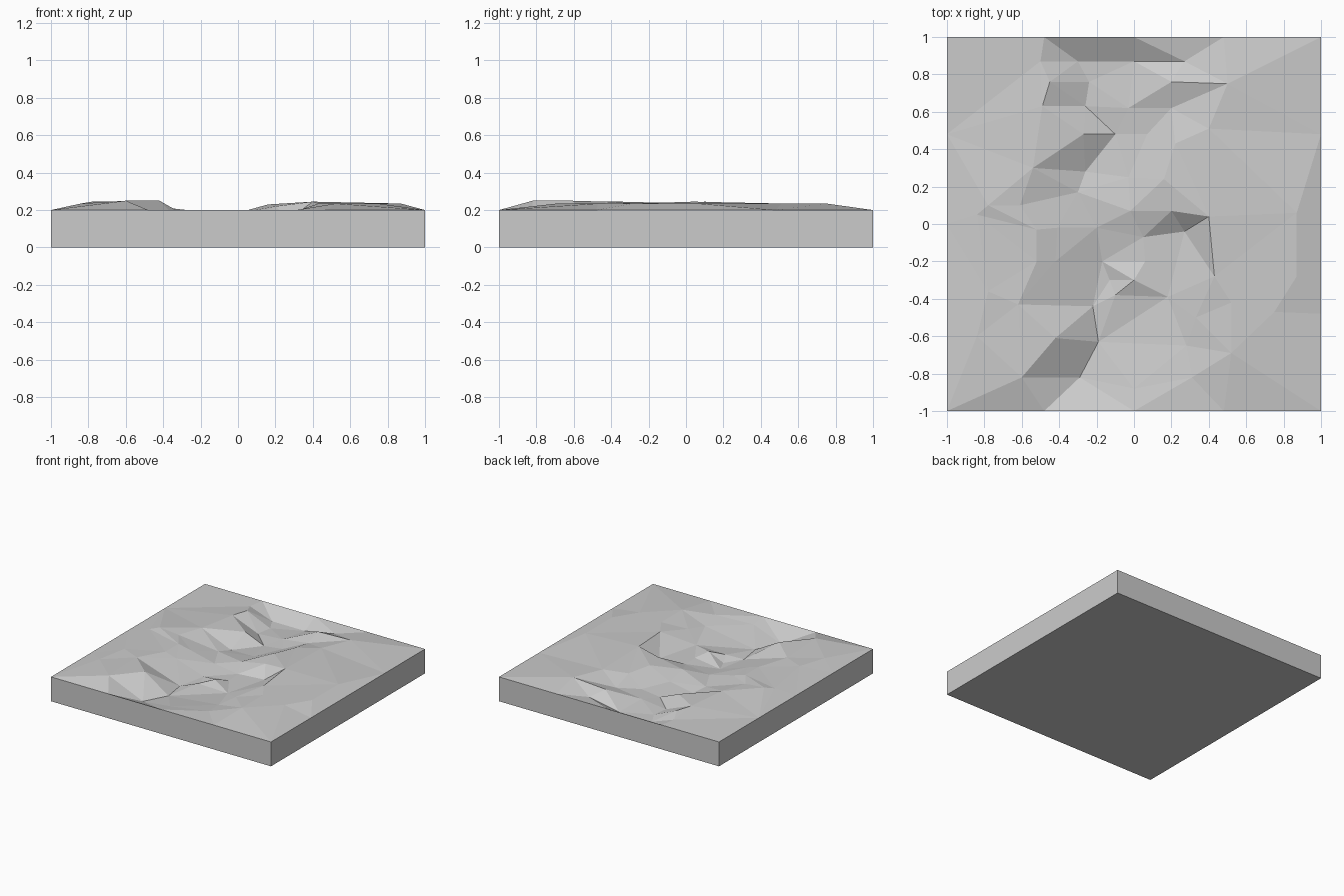
import bpy
import bmesh
from mathutils import Vector
from mathutils.geometry import delaunay_2d_cdt

old_cube = bpy.data.objects.get("Cube")
if old_cube:
    bpy.data.objects.remove(old_cube, do_unlink=True)


def make_material(name, colour):
    material = bpy.data.materials.new(name)
    material.use_nodes = True
    material.diffuse_color = colour
    material.node_tree.nodes["Principled BSDF"].inputs["Base Color"].default_value = colour
    return material


RIM = 0.2  # height of the tile's square edge

# Each terrain feature is a height and the plan positions of its points
terrain = []


def feature(height, *points):
    terrain.extend(Vector((x, y, height)) for x, y in points)


# Square rim, five points to a side
steps = [-1, -0.48, 0, 0.48, 1]
feature(RIM, *[(x, y) for x in steps for y in steps if 1 in (abs(x), abs(y))])

# Lowest channel, winding from the back edge to the front
feature(0.13, (-.3, .87), (0, .87), (-.24, .76), (-.26, .63), (-.1, .48), (-.26, .28))
feature(0.12, (-.17, -.2), (-.13, -.3), (-.22, -.44), (-.19, -.63), (-.29, -.82))
feature(0.15, (-.03, .62), (.07, .48), (-.03, .25), (-.3, .17), (-.2, -.02), (.05, -.07))
feature(0.15, (.06, -.2), (.18, -.39), (-.1, -.38), (.27, -.04))

# Shelves beside the channel
feature(0.18, (.27, .87), (.2, .62), (-.02, .07), (0, -.3), (0, -.88), (.28, -.65))
feature(0.2, (-.5, .87), (-.27, .48), (-.41, -.02), (-.42, -.2), (.33, -.5), (.31, -.82))

# Rocks and upper banks on the left side of the channel and the right
feature(0.22, (-.45, .76), (-.49, .63), (.2, .76), (.22, .43), (.2, .07))
feature(0.23, (.16, .24), (-.54, .3), (-.61, .1), (-.52, -.03), (-.52, -.2))

# Broad plateaus
feature(0.235, (.5, .75), (.4, .51), (.87, .06), (.87, -.28), (.75, -.47), (.52, -.69))
feature(0.235, (.52, -.42), (.43, -.28), (-.84, .05), (-.84, -.6))
feature(0.245, (.4, .04), (-.78, .1), (-.78, -.36), (-.62, -.43))
feature(0.25, (-.42, -.61), (-.6, -.82))

# Triangulate the ground in plan, then lift each point to its height
flat = [p.xy for p in terrain]
_, _, faces, original, _, _ = delaunay_2d_cdt(flat, [], [], 0, 1e-5)

bm = bmesh.new()
verts = [bm.verts.new(terrain[ids[0]]) for ids in original]
for face in faces:
    corners = [verts[i] for i in face]
    a, b, c = [v.co.xy for v in corners]
    if abs((b - a).cross(c - a)) > 1e-5:
        bm.faces.new(corners)

# Drop the rim to the base to form the side walls, then close the bottom
rim = [e for e in bm.edges if e.is_boundary]
skirt = bmesh.ops.extrude_edge_only(bm, edges=rim)["geom"]
for v in skirt:
    if isinstance(v, bmesh.types.BMVert):
        v.co.z = 0
bottom = [e for e in skirt if isinstance(e, bmesh.types.BMEdge) and e.is_boundary]
bmesh.ops.contextual_create(bm, geom=bottom)
bmesh.ops.recalc_face_normals(bm, faces=bm.faces)

mesh = bpy.data.meshes.new("ground_tile")
bm.to_mesh(mesh)
bm.free()
mesh.materials.append(make_material("stone_grey", (0.6, 0.6, 0.6, 1)))
tile = bpy.data.objects.new("ground_tile", mesh)
bpy.context.collection.objects.link(tile)
